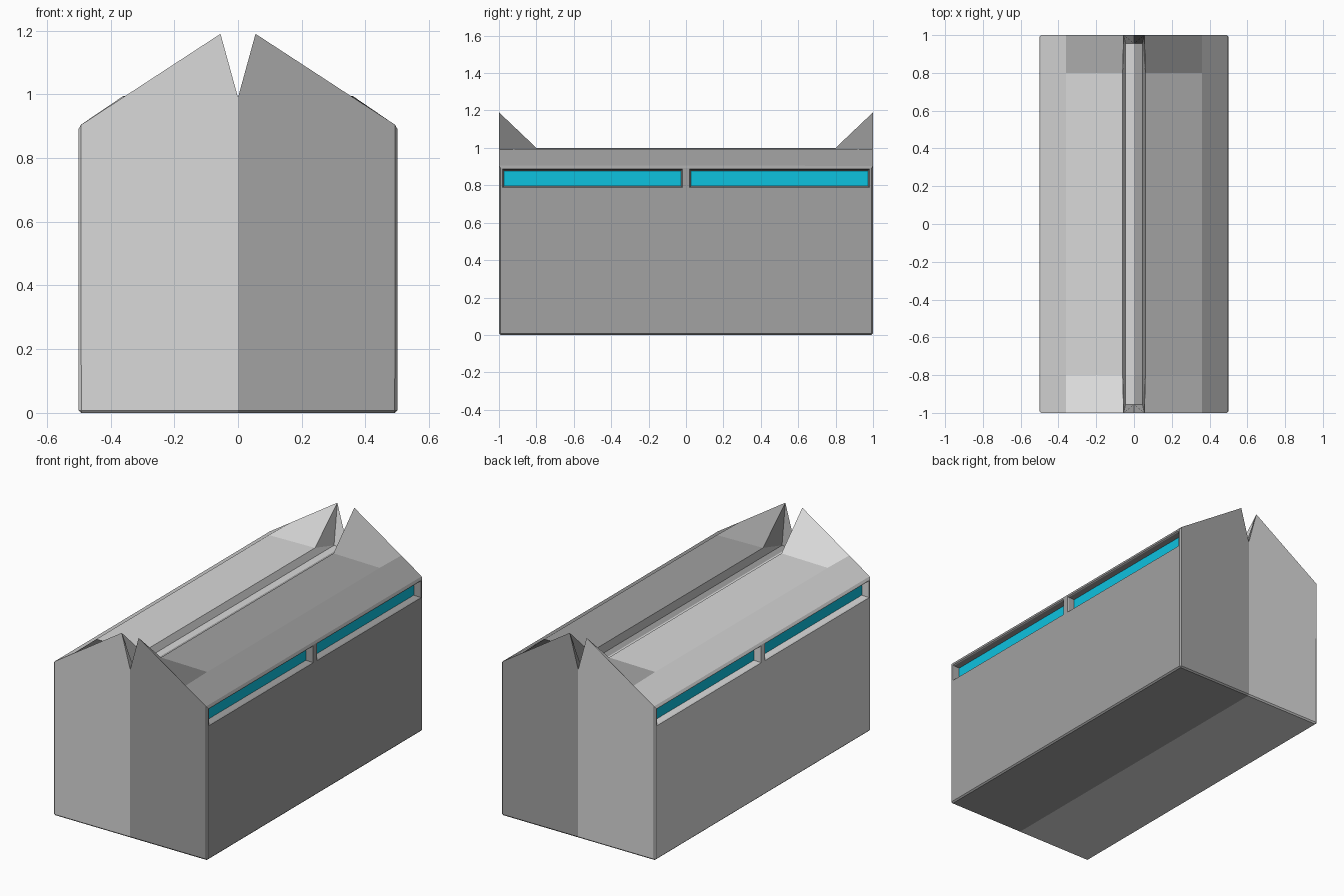
import bpy, bmesh

cube = bpy.data.objects.get("Cube")
if cube:
    bpy.data.objects.remove(cube, do_unlink=True)


def material(name, rgb):
    m = bpy.data.materials.new(name)
    m.use_nodes = True
    m.diffuse_color = (*rgb, 1)
    m.node_tree.nodes["Principled BSDF"].inputs["Base Color"].default_value = (*rgb, 1)
    return m


light_grey = material("light_grey", (0.70, 0.70, 0.70))
dark_grey = material("dark_grey", (0.36, 0.36, 0.36))
teal = material("teal_glass", (0.004, 0.54, 0.74))

EDGE = 0.008            # chamfer width
SILL, HEAD = 0.787, 0.886
WIN_IN, WIN_OUT = 0.018, 0.982


def building_half(name, side, wall):
    bm = bmesh.new()

    def v(x, y, z):
        return bm.verts.new((side * x, y, z))

    # gable outline at each end, from the bottom centre round to the ridge notch
    gable = [(0, 0), (0.5, 0), (0.5, 0.9), (0.36, 0.991), (0.055, 1.19), (0, 0.99)]
    front, back = [[v(x, y, z) for x, z in gable] for y in (-1, 1)]
    ends = []
    for s, g in ((-1, front), (1, back)):
        crease, lip = v(0.36, s * 0.8, 0.995), v(0.06, s * 0.8, 1.0)
        gutter, centre = v(0.045, s * 0.955, 0.96), v(0, s * 0.955, 0.96)
        ends.append((crease, lip, gutter, centre))
        bm.faces.new(g)
        bm.faces.new((g[3], g[4], lip, crease))        # raised roof tip
        bm.faces.new((g[4], g[5], centre, gutter))     # end of the gutter
        bm.faces.new((g[4], gutter, lip))
    (c0, l0, g0, m0), (c1, l1, g1, m1) = ends

    # floor, side wall, roof slope, flat roof and gutter
    for i in (0, 1):
        bm.faces.new((front[i], front[i + 1], back[i + 1], back[i]))
    bm.faces.new((front[2], front[3], c0, c1, back[3], back[2]))
    bm.faces.new((c0, l0, l1, c1))
    bm.faces.new((l0, g0, g1, l1))
    bm.faces.new((g0, m0, m1, g1))
    bmesh.ops.recalc_face_normals(bm, faces=bm.faces[:])

    # chamfer the eaves, corners and base
    pairs = [(front[2], back[2]), (front[1], back[1])]
    pairs += [(g[1], g[i]) for g in (front, back) for i in (0, 2)]
    edges = [bm.edges.get(p) for p in pairs]
    bmesh.ops.bevel(bm, geom=edges, offset=EDGE, segments=1, affect='EDGES')

    # cut the side wall around the windows
    def wall_faces():
        return [f for f in bm.faces if abs(f.normal.x) > 0.99
                and abs(f.calc_center_median().x) > 0.49]

    if max(wall_faces(), key=lambda f: f.calc_area()).normal.x * side < 0:
        bmesh.ops.reverse_faces(bm, faces=bm.faces[:])
    cuts = [((0, 0, z), (0, 0, 1)) for z in (SILL, HEAD)]
    cuts += [((0, y, 0), (0, 1, 0)) for y in (-WIN_OUT, -WIN_IN, WIN_IN, WIN_OUT)]
    for co, no in cuts:
        faces = wall_faces()
        geom = set(faces)
        for f in faces:
            geom.update(f.edges)
            geom.update(f.verts)
        bmesh.ops.bisect_plane(bm, geom=list(geom), plane_co=co, plane_no=no)
    bm.normal_update()

    # recessed window strips with a chamfered rim
    panes = []
    for f in wall_faces():
        c = f.calc_center_median()
        if SILL < c.z < HEAD and WIN_IN < abs(c.y) < WIN_OUT:
            panes.append(f)
    for thickness, depth in ((0.006, -0.006), (0.006, -0.034)):
        bmesh.ops.inset_individual(bm, faces=panes, thickness=thickness, depth=depth)
        bm.normal_update()
    for f in panes:
        f.material_index = 1

    mesh = bpy.data.meshes.new(name)
    bm.to_mesh(mesh)
    bm.free()
    mesh.materials.append(wall)
    mesh.materials.append(teal)
    obj = bpy.data.objects.new(name, mesh)
    bpy.context.collection.objects.link(obj)


building_half("building_left_half", 1, dark_grey)
building_half("building_right_half", -1, light_grey)
